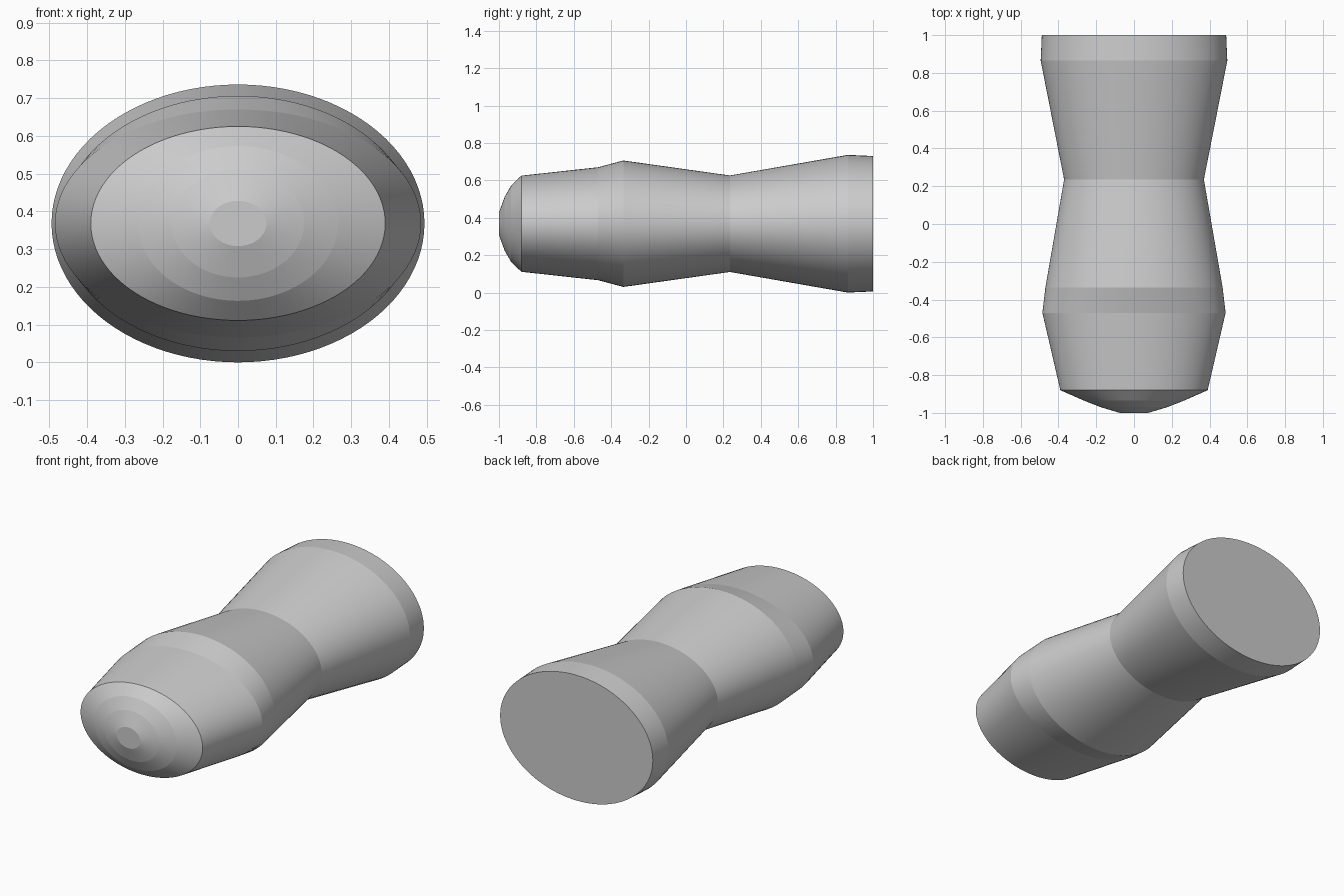
import bpy, bmesh, math

cube = bpy.data.objects.get("Cube")
if cube:
    bpy.data.objects.remove(cube, do_unlink=True)

SEGMENTS = 96
CENTRE_Z = 0.368

# Elliptical sections from nose to tail: y, half width, half height
SECTIONS = [
    (-1.0, 0.075, 0.06),
    (-0.97, 0.175, 0.143),
    (-0.935, 0.265, 0.205),
    (-0.88, 0.39, 0.257),
    (-0.47, 0.485, 0.302),
    (-0.335, 0.469, 0.338),
    (0.235, 0.37, 0.258),
    (0.865, 0.494, 0.368),
    (1.0, 0.488, 0.362),
]

grey = bpy.data.materials.new("light grey")
grey.use_nodes = True
colour = (0.6, 0.6, 0.6, 1)
grey.diffuse_color = colour
grey.node_tree.nodes["Principled BSDF"].inputs["Base Color"].default_value = colour

# Loft the body through the sections
bm = bmesh.new()
rings = []
for y, rx, rz in SECTIONS:
    angles = [2 * math.pi * i / SEGMENTS for i in range(SEGMENTS)]
    rings.append([bm.verts.new((rx * math.cos(a), y, CENTRE_Z + rz * math.sin(a)))
                  for a in angles])
for near, far in zip(rings, rings[1:]):
    for i in range(SEGMENTS):
        j = (i + 1) % SEGMENTS
        bm.faces.new((near[i], near[j], far[j], far[i]))

# Flat nose tip and tail cap
bm.faces.new(rings[0])
bm.faces.new(rings[-1])
bmesh.ops.recalc_face_normals(bm, faces=bm.faces[:])

# Smooth around the body, crisp between the bands
for face in bm.faces:
    face.smooth = True
for ring in rings:
    for i in range(SEGMENTS):
        bm.edges.get((ring[i], ring[(i + 1) % SEGMENTS])).smooth = False

mesh = bpy.data.meshes.new("waisted_body")
bm.to_mesh(mesh)
bm.free()
mesh.materials.append(grey)
body = bpy.data.objects.new("waisted_body", mesh)
bpy.context.collection.objects.link(body)
